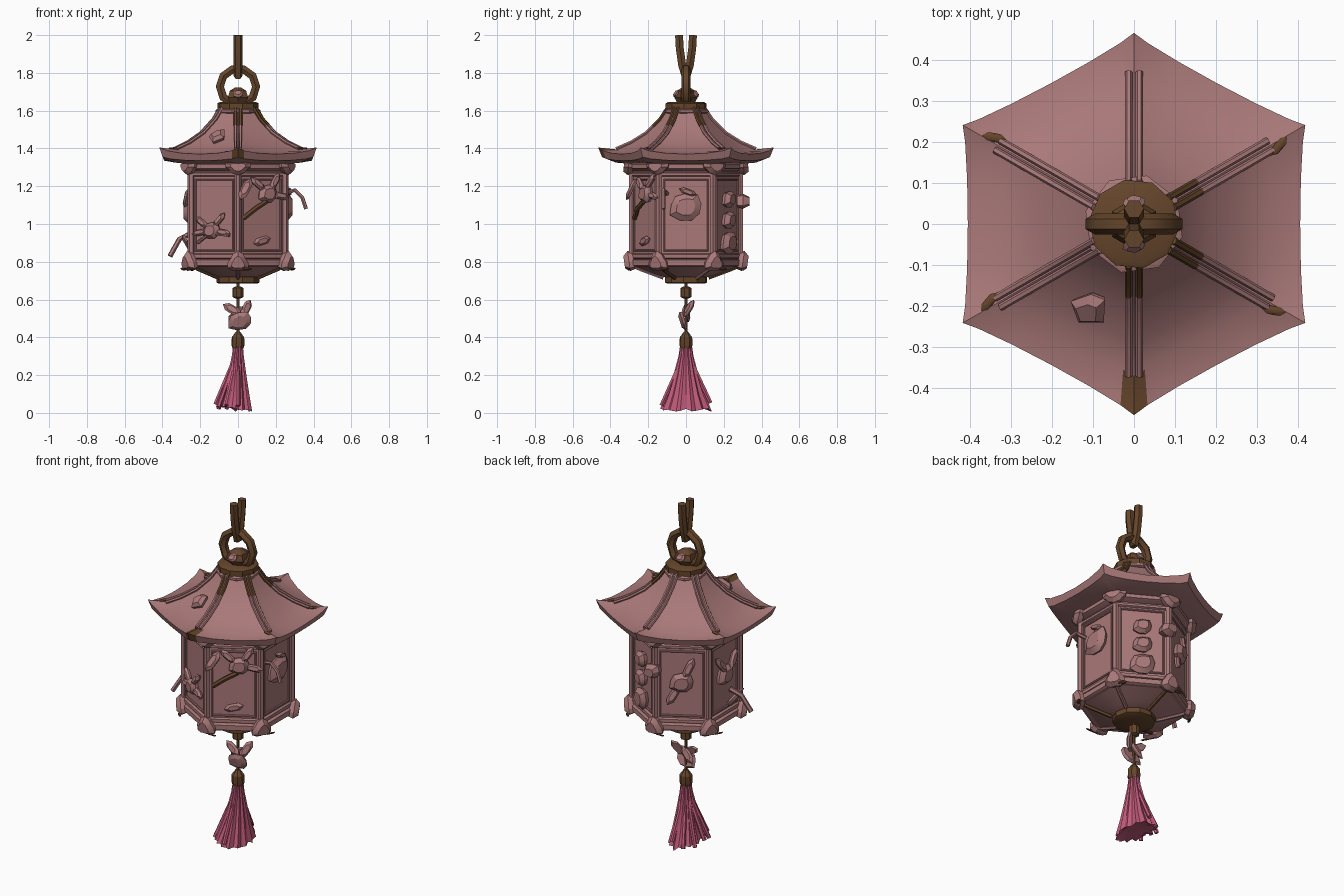
import bpy, bmesh, random
from math import sin, cos, pi, radians
from mathutils import Matrix, Vector

random.seed(4)
if "Cube" in bpy.data.objects:
    bpy.data.objects.remove(bpy.data.objects["Cube"])


def material(name, rgb):
    m = bpy.data.materials.new(name)
    m.use_nodes = True
    m.diffuse_color = (*rgb, 1)
    m.node_tree.nodes["Principled BSDF"].inputs["Base Color"].default_value = (*rgb, 1)
    return m


PINK = material("dusty pink", (0.4, 0.19, 0.19))
BROWN = material("aged brown", (0.13, 0.06, 0.024))
ROSE = material("tassel rose", (0.54, 0.105, 0.2))


def finish(ob, angle):
    bpy.ops.object.select_all(action="DESELECT")
    ob.select_set(True)
    bpy.context.view_layer.objects.active = ob
    if ob.type == "CURVE":
        bpy.ops.object.convert(target="MESH")
    bpy.ops.object.shade_smooth_by_angle(angle=radians(angle))


def loft(name, rings, mats, rule=None):
    """Skin a list of closed rings and cap both ends; rule(row, column) picks the material."""
    bm = bmesh.new()
    rows = [[bm.verts.new(p) for p in ring] for ring in rings]
    n = len(rows[0])
    for j, (low, high) in enumerate(zip(rows, rows[1:])):
        for i in range(n):
            k = (i + 1) % n
            face = bm.faces.new((low[i], low[k], high[k], high[i]))
            face.material_index = rule(j, i) if rule else 0
    bm.faces.new(rows[0][::-1])
    bm.faces.new(rows[-1])
    bmesh.ops.recalc_face_normals(bm, faces=bm.faces)
    mesh = bpy.data.meshes.new(name)
    bm.to_mesh(mesh)
    bm.free()
    for m in mats:
        mesh.materials.append(m)
    ob = bpy.data.objects.new(name, mesh)
    bpy.context.collection.objects.link(ob)
    finish(ob, 30)


def polar(az, r, z):
    return Vector((r * cos(radians(az)), r * sin(radians(az)), z))


def lathe(name, profile, mat, sides=6):
    loft(name, [[polar(30 + 360 * i / sides, r, z) for i in range(sides)]
                for r, z in profile], [mat])


def band(name, radius, low, high, mat=PINK, sides=6, chamfer=.012):
    lathe(name, [(radius - chamfer, low), (radius, low + chamfer / 2),
                 (radius, high - chamfer / 2), (radius - chamfer, high)], mat, sides)


def tube(name, points, radius, mat, cyclic=False):
    curve = bpy.data.curves.new(name, "CURVE")
    curve.dimensions = "3D"
    curve.bevel_depth, curve.bevel_resolution, curve.use_fill_caps = radius, 1, True
    spline = curve.splines.new("POLY")
    spline.points.add(len(points) - 1)
    for p, co in zip(spline.points, points):
        p.co = (*co, 1)
    spline.use_cyclic_u = cyclic
    curve.materials.append(mat)
    ob = bpy.data.objects.new(name, curve)
    bpy.context.collection.objects.link(ob)
    finish(ob, 40)


def outline(sides, radius):
    """Closed outline from a radius rule; angle zero points up."""
    angles = [2 * pi * i / sides for i in range(sides)]
    return [(-radius(a) * sin(a), radius(a) * cos(a)) for a in angles]


LEAF = outline(8, lambda a: .8 + .2 * cos(2 * a))
BUD = outline(9, lambda a: random.uniform(.85, 1.1))
SCROLL = outline(12, lambda a: .88 + .16 * cos(3 * a))


def plate(name, shape, az, r, u, z, w, h, thick, roll=0, tilt=0, mat=PINK):
    """Domed carved piece lying on a wall that faces azimuth az."""
    across, out = polar(az + 90, 1, 0), polar(az, 1, 0)
    basis = Matrix((across, (0, 0, 1), out)).transposed().to_4x4()
    m = (Matrix.Translation(polar(az, r, z) + across * u) @ basis
         @ Matrix.Rotation(radians(tilt), 4, "X") @ Matrix.Rotation(radians(roll), 4, "Z"))
    loft(name, [[m @ Vector((x * w * s, y * h * s, d * thick)) for x, y in shape]
                for s, d in ((.85, 0), (1, .5), (.6, 1))], [mat])


def bloom(az, u, z, size, leaf_angles, lift=.01):
    """Carved flower with leaves around it at the given angles from upright."""
    plate("carved_flower", BUD, az, .243, u, z, size, size * .9, .045)
    for a in leaf_angles:
        reach = size * 1.3
        plate("carved_leaf", LEAF, az, .243 + lift, u - reach * sin(radians(a)),
              z + reach * cos(radians(a)), size * .5, size * .9, .024, a, -12)


def twig(name, az, path, mat, radius):
    tube(name, [polar(az, r, z) + polar(az + 90, u, 0) for r, u, z in path], radius, mat)


# Roof: sagging hexagonal skin with upturned corners and a thick eave
TOP = [(.1, 1.61), (.14, 1.55), (.21, 1.48), (.29, 1.43), (.37, 1.395), (.465, 1.405)]
UNDER = [(.445, 1.355), (.37, 1.325), (.26, 1.315)]
SAG = (0, 0, .002, .006, .012, .035, .02, 0, 0)
STEPS = (0, .08, .27, .5, .73, .92)


def corner(k, r, z):
    return polar(30 + 60 * k, r if k % 3 == 1 else r * 1.035, z)


roof = []
for (r, z), sag in zip(TOP + UNDER, SAG):
    row = []
    for k in range(6):
        for s in STEPS:
            bow = (1 - (2 * s - 1) ** 2) ** .6
            p = corner(k, r, z).lerp(corner(k + 1, r, z), s)
            pull = 1 - bow * min(sag, .03)
            row.append((p.x * pull, p.y * pull, p.z - sag * bow))
    roof.append(row)
front_tip = 4 * len(STEPS)
loft("roof", roof, [PINK, BROWN], lambda j, i: int(j in (4, 5) and i in (front_tip - 1, front_tip)))

# Paired ridge ribs, some browned near the crown, and worn patches by the tips
for k in range(6):
    az = 30 + 60 * k
    worn = k in (0, 4, 5)
    for s in (-.013, .013):
        pts = [corner(k, r, z + .004) + polar(az + 90, s, 0) for r, z in TOP[:5]]
        tube("ridge_rib", pts[1:] if worn else pts, .009, PINK)
        if worn:
            tube("worn_rib", pts[:2] + [pts[1].lerp(pts[2], .5)], .0095, BROWN)
    if k % 3 != 1:
        plate("worn_patch", LEAF, az, .4, -.012, 1.397, .018, .03, .008, 20, -85, BROWN)
plate("roof_ornament", BUD[::2], -118, .225, 0, 1.452, .055, .055, .035, 15, -50)

# Crown, knob and hanging links
band("crown_collar", .122, 1.585, 1.61, PINK, 8)
band("crown_cap", .11, 1.6, 1.645, BROWN, 10)
lathe("crown_knob", [(.045, 1.64), (.062, 1.67), (.05, 1.705), (.02, 1.722)], BROWN)
for az in (-90, 90):
    plate("knob_petal", BUD, az, .045, 0, 1.685, .03, .025, .02, 0, -35)
tube("hanging_ring", [polar(36 * i, .096, 0).xzy + Vector((0, 0, 1.727)) for i in range(10)],
     .025, BROWN, True)
prong = [(.037, 2), (.033, 1.93), (.02, 1.84), (.007, 1.785)]
tube("upper_link", [(0, -y, z) for y, z in prong] + [(0, y, z) for y, z in prong[::-1]], .024, BROWN)

# Body: hexagonal core, rails and tapering underside
band("wall_core", .285, .79, 1.33)
band("lower_rail", .308, .775, .815)
band("lower_sill", .298, .815, .845)
band("upper_rail", .296, 1.25, 1.275)
band("upper_cornice", .32, 1.28, 1.33, chamfer=.03)
lathe("underside", [(.1, .715), (.17, .735), (.24, .762), (.298, .785)], PINK)
band("base_disc", .115, .685, .725, BROWN, 10)

# Each corner: post, scrolls and underside rib; each wall: thin raised border
for k in range(6):
    az = 30 + 60 * k
    tube("corner_post", [polar(az, .287, z) for z in (.8, 1.31)], .018, PINK)
    tube("underside_rib", [polar(az, .12, .715), polar(az, .24, .76), polar(az, .295, .785)],
         .011, BROWN if k % 2 else PINK)
    plate("lower_scroll", SCROLL, az, .275, 0, .8, .062, .06, .052, 0, 8)
    plate("upper_scroll", SCROLL, az, .28, 0, 1.298, .075, .04, .05, 180, -6)
    plate("worn_foot", LEAF, az, .305, .045, .765, .016, .03, .009, 90, 60, BROWN)
    wall = az + 30
    low, high = [[polar(wall, .249, z) + polar(wall + 90, u, 0) for u in (-.115, .115)]
                 for z in (.86, 1.235)]
    tube("panel_border", low + high[::-1], .007, PINK, True)

# Carved flowers and leaves on the six walls
bloom(0, 0, 1.09, .092, ())
plate("carved_leaf", LEAF, 0, .26, .01, 1.17, .025, .05, .024, 70)
bloom(-60, .03, 1.16, .06, (-100, -35, 50))
plate("carved_leaf", LEAF, -60, .243, 0, .91, .035, .055, .022, -75)
bloom(-120, -.01, .965, .055, (-100, -40, 55, 100))
bloom(180, -.01, 1.06, .07, (-40, 35), .02)
plate("carved_leaf", LEAF, 180, .26, .07, .9, .045, .07, .022, -40, 30)
bloom(120, 0, 1.06, .07, (-25, 150))
for z, size in ((1.13, .055), (1.02, .058), (.9, .075)):
    bloom(60, 0, z, size, ())
plate("back_bud", BUD, 90, .27, -.01, 1.12, .055, .045, .065)
plate("front_bud", LEAF, -90, .28, .04, 1.18, .04, .07, .025, -25, -25)
twig("worn_twig", -60, [(.25, -.11, 1.03), (.27, -.05, 1.08), (.27, .02, 1.12)], BROWN, .014)
twig("lower_twig", -120, [(.255, -.1, .9), (.27, -.02, .95), (.265, .1, .94)], PINK, .009)
twig("side_twig", 0, [(.25, -.1, 1.16), (.3, -.12, 1.18), (.34, -.12, 1.14), (.36, -.12, 1.08)], PINK, .011)
twig("left_twig", 180, [(.25, .05, .95), (.31, .07, .92), (.36, .09, .83)], PINK, .014)

# Pendant: cord, bead, leaf cluster and tassel knot
tube("cord", [(0, 0, .7), (0, 0, .38)], .008, BROWN)
band("upper_bead", .03, .605, .67, BROWN, 8, .018)
lathe("tassel_knot", [(.03, .34), (.036, .36), (.034, .4), (.012, .43)], BROWN, 8)
plate("pendant_flower", BUD, -90, .005, .01, .49, .07, .055, .028, 10, 18)
for az, u, z, roll in ((-95, -.03, .545, 60), (-60, .045, .55, -35), (100, .01, .52, 40)):
    plate("pendant_leaf", LEAF, az, 0, u, z, .038, .058, .02, roll, -15)

# Tassel: pleated skirt, wider from front to back, with a ragged hem
PLEATS = 28
hem = [random.uniform(0, .022) for _ in range(PLEATS)]
skirt = []
for s, z in ((.3, .35), (.36, .3), (.56, .2), (.78, .1), (1, .004), (.7, .03)):
    row = []
    for i in range(PLEATS):
        a = 2 * pi * i / PLEATS
        k = s * (1.07 if i % 2 else .93)
        lift = hem[i] + .025 * max(0, -cos(a)) if s == 1 else 0
        row.append((.085 * k * cos(a) - .02 * (s - .3), .128 * k * sin(a) * (.7 + .3 * s), z + lift))
    skirt.append(row)
loft("tassel_skirt", skirt, [ROSE])
for az in range(90, 271, 30):
    end = Vector((.12 * cos(radians(az)), .13 * sin(radians(az)), random.uniform(.02, .06)))
    root = Vector((0, 0, .33))
    tube("tassel_strand", [root.lerp(end, s) for s in (.25, .6, 1)], .012, ROSE)
